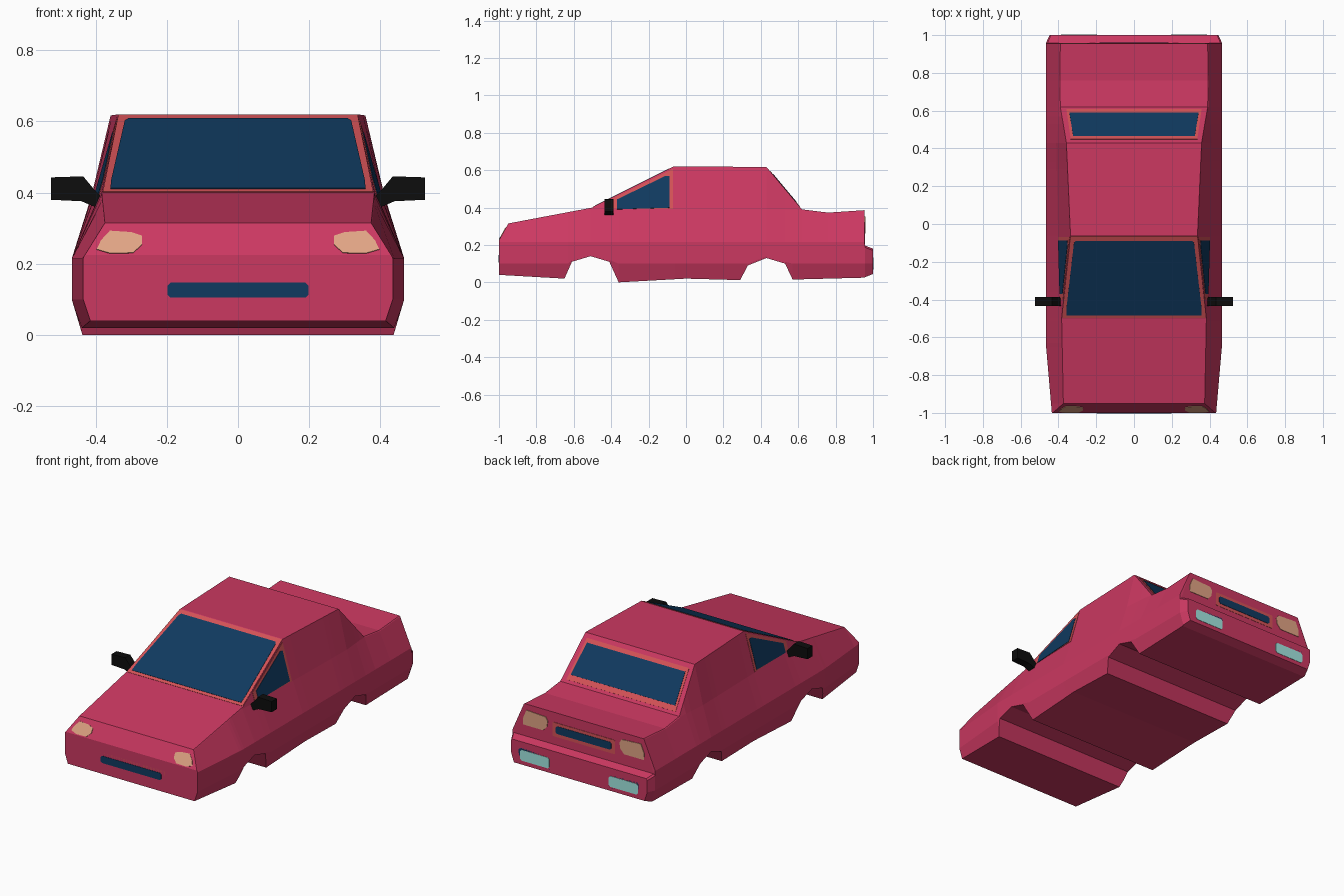
import bpy, bmesh
from mathutils import Vector

if "Cube" in bpy.data.objects:
    bpy.data.objects.remove(bpy.data.objects["Cube"])


def material(name, rgb):
    m = bpy.data.materials.new(name)
    m.diffuse_color = (*rgb, 1)
    m.use_nodes = True
    m.node_tree.nodes["Principled BSDF"].inputs["Base Color"].default_value = m.diffuse_color
    return m


RED = material("raspberry paint", (0.60, 0.040, 0.120))
TRIM = material("coral trim", (0.66, 0.085, 0.095))
NAVY = material("navy glass", (0.005, 0.042, 0.115))
TAN = material("tan lamp", (0.75, 0.37, 0.23))
BLACK = material("black plastic", (0.004, 0.004, 0.004))
CYAN = material("pale cyan lamp", (0.38, 0.83, 0.78))


def finish(name, bm, mat):
    bmesh.ops.recalc_face_normals(bm, faces=bm.faces)
    me = bpy.data.meshes.new(name)
    bm.to_mesh(me)
    bm.free()
    me.materials.append(mat)
    ob = bpy.data.objects.new(name, me)
    bpy.context.collection.objects.link(ob)
    return ob


def prism(name, pts, direction, mat, low=-0.003, high=0.003):
    """Flat polygon thickened along a direction."""
    bm = bmesh.new()
    d = Vector(direction).normalized()
    a = [bm.verts.new(Vector(p) + d * low) for p in pts]
    b = [bm.verts.new(Vector(p) + d * high) for p in pts]
    bm.faces.new(a)
    bm.faces.new(b)
    n = len(pts)
    for i in range(n):
        bm.faces.new((a[i], a[(i + 1) % n], b[(i + 1) % n], b[i]))
    return finish(name, bm, mat)


def pair(name, pts, direction, mat, low=-0.003, high=0.003):
    """The same prism on both sides of the car."""
    for side, s in (("right", 1), ("left", -1)):
        prism(side + "_" + name, [(s * x, y, z) for x, y, z in pts],
              (s * direction[0], direction[1], direction[2]), mat, low, high)


def interp(table, y):
    for a, b in zip(table, table[1:]):
        if y <= b[0]:
            t = (y - a[0]) / (b[0] - a[0])
            return [p + (q - p) * t for p, q in zip(a[1:], b[1:])]
    return list(table[-1][1:])


# Body: underside (y, z), top (y, z, half width, belt half width), waist (y, half width)
UNDER = [(-1, .04), (-.65, .02), (-.61, .11), (-.51, .14), (-.41, .11), (-.36, 0),
         (0, .02), (.29, .012), (.33, .09), (.43, .13), (.53, .10), (.57, .015),
         (.95, .025), (1, .045)]
TOP = [(-1, .225, .430, .433), (-.95, .315, .374, .377), (-.5, .40, .383, .386),
       (-.06, .62, .336, .402), (.43, .617, .358, .412), (.62, .39, .390, .395),
       (.76, .373, .392, .396), (.955, .386, .390, .394), (.957, .197, .458, .460),
       (1, .18, .440, .443)]
WAIST = [(-1, .435), (-.63, .467), (.957, .467), (1, .446)]


def section(y):
    zb, = interp(UNDER, y)
    zt, wt, wbelt = interp(TOP, y)
    ww, = interp(WAIST, y)
    wb = ww - .03 * max(0, min(1, (.1 - zb) / .09))
    half = [(wb, zb), (ww, max(.1, zb + .01)), (ww, min(.215, zt - .01)),
            (wbelt, min(.39, zt - .004)), (wt, zt)]
    return half + [(-x, z) for x, z in reversed(half)]


bm = bmesh.new()
stations = sorted({row[0] for table in (UNDER, TOP, WAIST) for row in table})
rings = [[bm.verts.new((x, y, z)) for x, z in section(y)] for y in stations]
for r, q in zip(rings, rings[1:]):
    for i in range(len(r)):
        j = (i + 1) % len(r)
        bm.faces.new((r[i], r[j], q[j], q[i]))
bm.faces.new(rings[0])
bm.faces.new(rings[-1])
finish("car_body", bm, RED)


# Windscreen and rear window: trim plate with glass on it
def screen(name, corners, direction, mat, high):
    pts = []
    for x, y in corners:
        pts.append((x, y, interp(TOP, y)[0]))
    pts += [(-x, y, z) for x, y, z in reversed(pts)]
    prism(name, pts, direction, mat, -.003, high)


FRONT_N, REAR_N = (0, -.5, 1), (0, 1.195, 1)
screen("windscreen_frame", [(.380, -.498), (.336, -.064)], FRONT_N, TRIM, .002)
screen("windscreen_glass", [(.358, -.482), (.357, -.44), (.318, -.10), (.308, -.088)],
       FRONT_N, NAVY, .004)
screen("rear_window_frame", [(.335, .448), (.358, .608)], REAR_N, TRIM, .002)
screen("rear_window_glass", [(.322, .464), (.342, .588)], REAR_N, NAVY, .004)

# Side windows lie on the sloping cabin side
A, B, C = Vector((.386, -.5, .39)), Vector((.402, -.06, .39)), Vector((.336, -.06, .62))
SIDE_N = (B - A).cross(C - A).normalized()
if SIDE_N.x < 0:
    SIDE_N = -SIDE_N


def on_side(y, z):
    x = A.x - (SIDE_N.y * (y - A.y) + SIDE_N.z * (z - A.z)) / SIDE_N.x
    return (x, y, z)


pair("window_frame", [on_side(*p) for p in
     [(-.40, .392), (-.40, .444), (-.07, .606), (-.07, .392)]], SIDE_N, TRIM, -.003, .002)
pair("window_glass", [on_side(*p) for p in
     [(-.37, .390), (-.37, .442), (-.11, .568), (-.088, .568), (-.088, .398)]],
     SIDE_N, NAVY, -.003, .004)


# Headlamps on the sloping nose
def on_nose(x, z):
    return (x, -1 + (z - .225) * .05 / .09, z)


pair("headlamp", [on_nose(*p) for p in
     [(.397, .240), (.385, .265), (.36, .292), (.30, .288), (.27, .278), (.27, .253),
      (.295, .230), (.36, .229)]], (0, -.09, .05), TAN)


# Grille, number panel recess and tail lamps
def rect(x0, x1, z0, z1, y, c=.008):
    return [(x0 + c, y, z0), (x1 - c, y, z0), (x1, y, z0 + c), (x1, y, z1 - c),
            (x1 - c, y, z1), (x0 + c, y, z1), (x0, y, z1 - c), (x0, y, z0 + c)]


FWD, BACK = (0, -1, 0), (0, 1, 0)
prism("grille_frame", rect(-.225, .225, .082, .167, -.999, .004), FWD, TRIM, -.003, .001)
prism("grille_insert", rect(-.198, .198, .105, .147, -.999), FWD, NAVY, -.003, .003)
prism("rear_panel_frame", rect(-.205, .205, .245, .328, .955, .004), BACK, TRIM, -.003, .003)
prism("rear_panel_insert", rect(-.182, .182, .265, .310, .955), BACK, NAVY, -.003, .005)
pair("tail_lamp", [(x, .956, z) for x, z in
     [(.395, .262), (.397, .300), (.375, .352), (.25, .345), (.235, .325), (.24, .29),
      (.265, .262)]], BACK, TAN)
pair("bumper_lamp_frame", rect(.185, .397, .060, .142, .999, .012), BACK, NAVY, -.003, .001)
pair("bumper_lamp", rect(.195, .387, .069, .133, .999, .010), BACK, CYAN, -.003, .003)

# Door mirrors
pair("door_mirror", [(.385, -.41, .39), (.405, -.41, .41), (.435, -.41, .446),
     (.525, -.41, .443), (.525, -.41, .380), (.44, -.41, .376), (.397, -.41, .358)],
     BACK, BLACK, -.025, .023)
